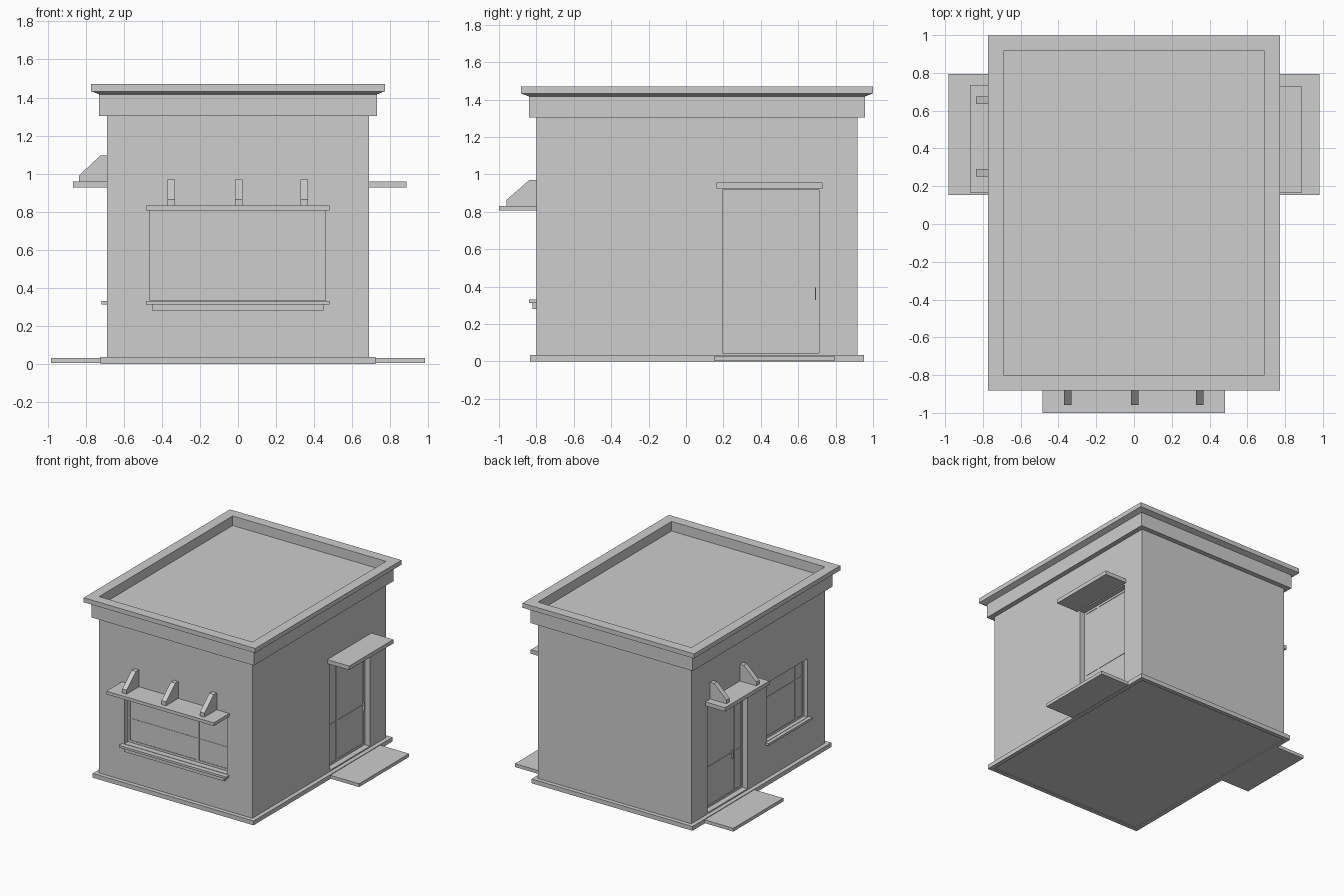
import bpy, bmesh
from mathutils import Vector

cube = bpy.data.objects.get("Cube")
if cube:
    bpy.data.objects.remove(cube, do_unlink=True)

grey = bpy.data.materials.new("plain_grey")
grey.use_nodes = True
grey.diffuse_color = (0.61, 0.61, 0.61, 1)
grey.node_tree.nodes["Principled BSDF"].inputs["Base Color"].default_value = (0.61, 0.61, 0.61, 1)

W, FRONT, BACK = 0.69, -0.80, 0.917   # wall planes


def finish(name, bm):
    bm.normal_update()
    bmesh.ops.recalc_face_normals(bm, faces=bm.faces)
    mesh = bpy.data.meshes.new(name)
    bm.to_mesh(mesh)
    bm.free()
    mesh.materials.append(grey)
    obj = bpy.data.objects.new(name, mesh)
    bpy.context.collection.objects.link(obj)
    return obj


def box(name, xs, ys, zs):
    """Box between pairs of limits, given in any order."""
    limits = [sorted(pair) for pair in (xs, ys, zs)]
    bm = bmesh.new()
    bmesh.ops.create_cube(bm, size=1)
    for v in bm.verts:
        v.co = Vector([lim[0] if c < 0 else lim[1] for c, lim in zip(v.co, limits)])
    return finish(name, bm)


def wall_band(name, profile):
    """Closed profile of (offset from wall, height) swept around the four walls."""
    bm = bmesh.new()
    rings = []
    for off, z in profile:
        x, y0, y1 = W + off, FRONT - off, BACK + off
        rings.append([bm.verts.new(p) for p in ((-x, y0, z), (x, y0, z), (x, y1, z), (-x, y1, z))])
    for a, b in zip(rings, rings[1:] + rings[:1]):
        for i in range(4):
            j = (i + 1) % 4
            bm.faces.new((a[i], a[j], b[j], b[i]))
    return finish(name, bm)


def on_wall(side, name, out, along, zs):
    """Box on a wall: out = distances from the wall plane, along = limits along it."""
    if side == "front":
        return box(name, along, [FRONT - d for d in out], zs)
    s = 1 if side == "left" else -1
    return box(name, [s * (W + d) for d in out], along, zs)


def bracket(side, name, centre, z):
    """Wedge-shaped support standing on a canopy."""
    outline = ((0, 0), (0.147, 0), (0.147, 0.033), (0.035, 0.138), (0, 0.138))
    bm = bmesh.new()
    ends = []
    for t in (centre - 0.02, centre + 0.02):
        pts = [(t, FRONT - d * 1.08, z + h) if side == "front" else (-W - d, t, z + h)
               for d, h in outline]
        ends.append([bm.verts.new(p) for p in pts])
    a, b = ends
    bm.faces.new(a)
    bm.faces.new(b)
    for i in range(len(a)):
        j = (i + 1) % len(a)
        bm.faces.new((a[i], a[j], b[j], b[i]))
    return finish(name, bm)


# Walls with the flat roof deck, plinth and parapet
walls = box("walls", (-W, W), (FRONT, BACK), (0.006, 1.392))
wall_band("plinth", [(0, 0), (0.034, 0), (0.034, 0.035), (0, 0.035)])
wall_band("roof_parapet", [(0, 1.304), (0.04, 1.304), (0.04, 1.417), (0.082, 1.433),
                           (0.082, 1.47), (0, 1.47)])

# Openings: wall, name, recess, limits along the wall, heights, division, rail height
openings = [
    ("front", "front_window", 0.05, (-0.462, 0.46), (0.333, 0.807), 0.17, 0.52),
    ("right", "right_window", 0.035, (-0.575, -0.055), (0.333, 0.807), -0.47, 0.66),
    ("left", "left_door", 0.05, (0.195, 0.71), (0.045, 0.917), 0.35, 0.37),
    ("right", "right_door", 0.05, (0.195, 0.71), (0.045, 0.917), 0.29, 0.37),
]
for side, name, recess, along, zs, split, rail in openings:
    cutter = on_wall(side, name + "_cutter", (-recess, 0.1), along, zs)
    cutter.hide_render = True
    mod = walls.modifiers.new(name, "BOOLEAN")
    mod.object = cutter
    mod.solver = "EXACT"
    bpy.context.view_layer.objects.active = walls
    bpy.ops.object.modifier_apply(modifier=mod.name)
    bpy.data.objects.remove(cutter, do_unlink=True)

    # Slim frame, mullion and rail set against the recessed pane
    depth, b = (-recess, -recess + 0.004), 0.018
    (a0, a1), (z0, z1) = along, zs
    on_wall(side, name + "_jamb_a", depth, (a0, a0 + b), zs)
    on_wall(side, name + "_jamb_b", depth, (a1 - b, a1), zs)
    on_wall(side, name + "_head", depth, (a0 + b, a1 - b), (z1 - b, z1))
    on_wall(side, name + "_foot", depth, (a0 + b, a1 - b), (z0, z0 + b))
    on_wall(side, name + "_mullion", depth, (split - b / 2, split + b / 2), (z0 + b, z1 - b))
    on_wall(side, name + "_rail", (-recess, -recess + 0.003), (a0 + b, a1 - b),
            (rail, rail + 0.008))

# Window sills
on_wall("front", "front_sill", (0, 0.04), (-0.485, 0.48), (0.312, 0.33))
on_wall("front", "front_sill_support", (0, 0.022), (-0.452, 0.45), (0.28, 0.312))
on_wall("right", "right_sill", (0, 0.028), (-0.6, -0.035), (0.312, 0.33))

# Canopies and their brackets
on_wall("front", "front_canopy", (0, 0.2), (-0.485, 0.482), (0.806, 0.832))
on_wall("left", "left_canopy", (0, 0.197), (0.163, 0.73), (0.926, 0.958))
on_wall("right", "right_canopy", (0, 0.177), (0.167, 0.736), (0.926, 0.958))
for x in (-0.351, 0.003, 0.349):
    bracket("front", "front_bracket", x, 0.832)
for y in (0.272, 0.655):
    bracket("right", "right_bracket", y, 0.956)

# Door handles and entrance slabs
for side, y in (("left", 0.692), ("right", 0.325)):
    on_wall(side, side + "_door_handle", (-0.05, -0.035), (y - 0.003, y + 0.003), (0.33, 0.395))
    on_wall(side, side + "_entrance_slab", (0.02, 0.293), (0.153, 0.795), (0.003, 0.03))
